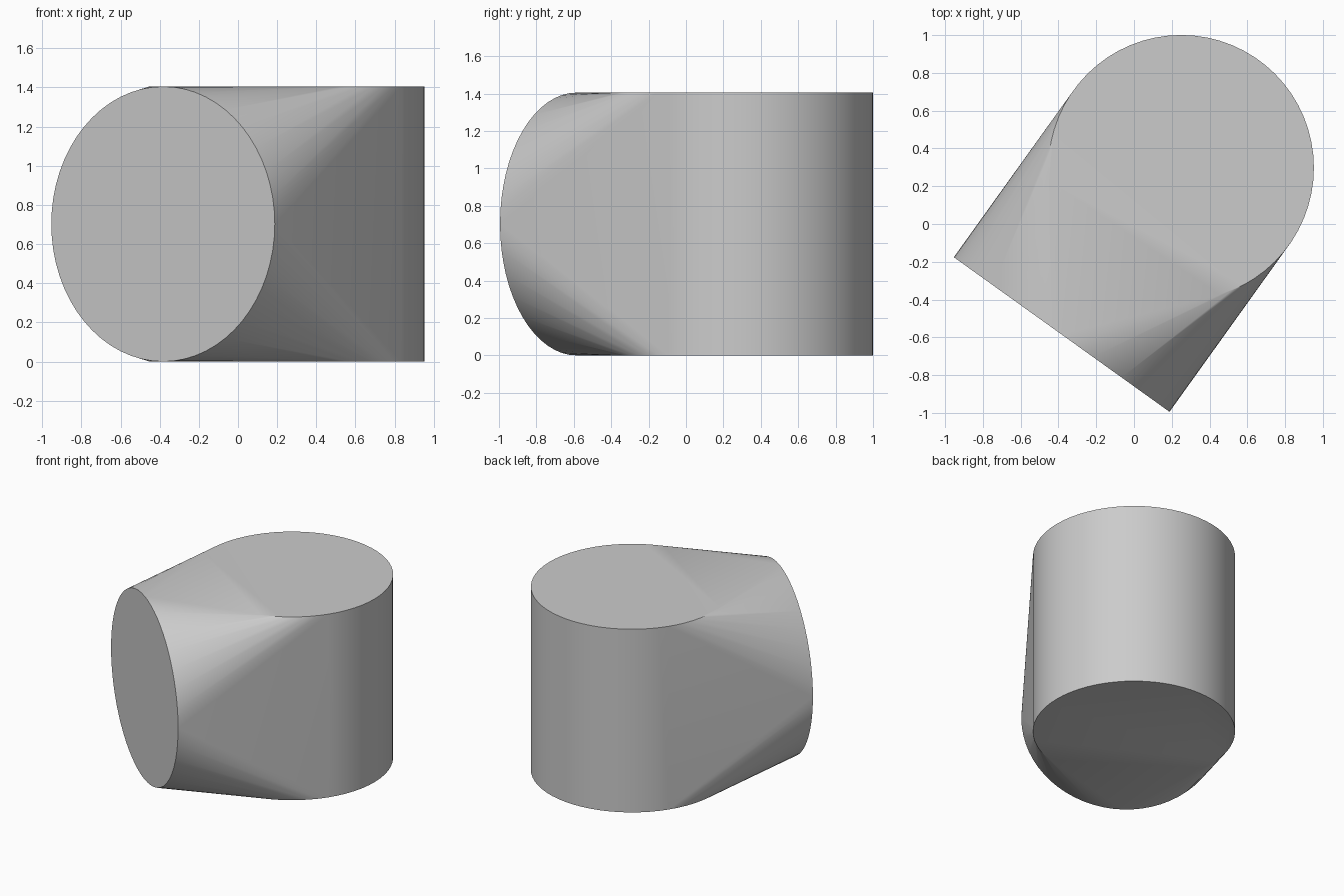
import bpy, bmesh, math
from mathutils import Vector, Matrix

cube = bpy.data.objects.get("Cube")
if cube:
    bpy.data.objects.remove(cube, do_unlink=True)

RADIUS = 0.7025
HEIGHT = 2 * RADIUS
SEGMENTS = 64
BODY = Vector((0.25, 0.298, 0))
MOUTH = Vector((-0.383, -0.585, RADIUS))

grey = bpy.data.materials.new("plain grey")
grey.use_nodes = True
colour = (0.6, 0.6, 0.6, 1)
grey.diffuse_color = colour
grey.node_tree.nodes["Principled BSDF"].inputs["Base Color"].default_value = colour

bm = bmesh.new()


def add_disc(matrix):
    bmesh.ops.create_circle(bm, segments=SEGMENTS, radius=RADIUS, matrix=matrix)


# Upright cylinder: bottom and top discs
add_disc(Matrix.Translation(BODY))
add_disc(Matrix.Translation(BODY + Vector((0, 0, HEIGHT))))

# Vertical disc at the front, facing away from the cylinder
facing = MOUTH - BODY
facing.z = 0
add_disc(Matrix.Translation(MOUTH) @ facing.to_track_quat('Z', 'Y').to_matrix().to_4x4())

# Stretch one skin around all three discs
hull = bmesh.ops.convex_hull(bm, input=bm.verts[:])
spare = {v for v in hull["geom_interior"] + hull["geom_unused"]
         if isinstance(v, bmesh.types.BMVert) and v.is_valid}
bmesh.ops.delete(bm, geom=list(spare), context='VERTS')
bmesh.ops.dissolve_limit(bm, angle_limit=math.radians(0.3),
                         verts=bm.verts[:], edges=bm.edges[:])
bmesh.ops.recalc_face_normals(bm, faces=bm.faces[:])

mesh = bpy.data.meshes.new("blended_cylinder")
bm.to_mesh(mesh)
bm.free()
mesh.materials.append(grey)
body = bpy.data.objects.new("blended_cylinder", mesh)
bpy.context.collection.objects.link(body)

# Smooth curved sides, sharp rims
bpy.context.view_layer.objects.active = body
body.select_set(True)
bpy.ops.object.shade_smooth_by_angle(angle=math.radians(30))
